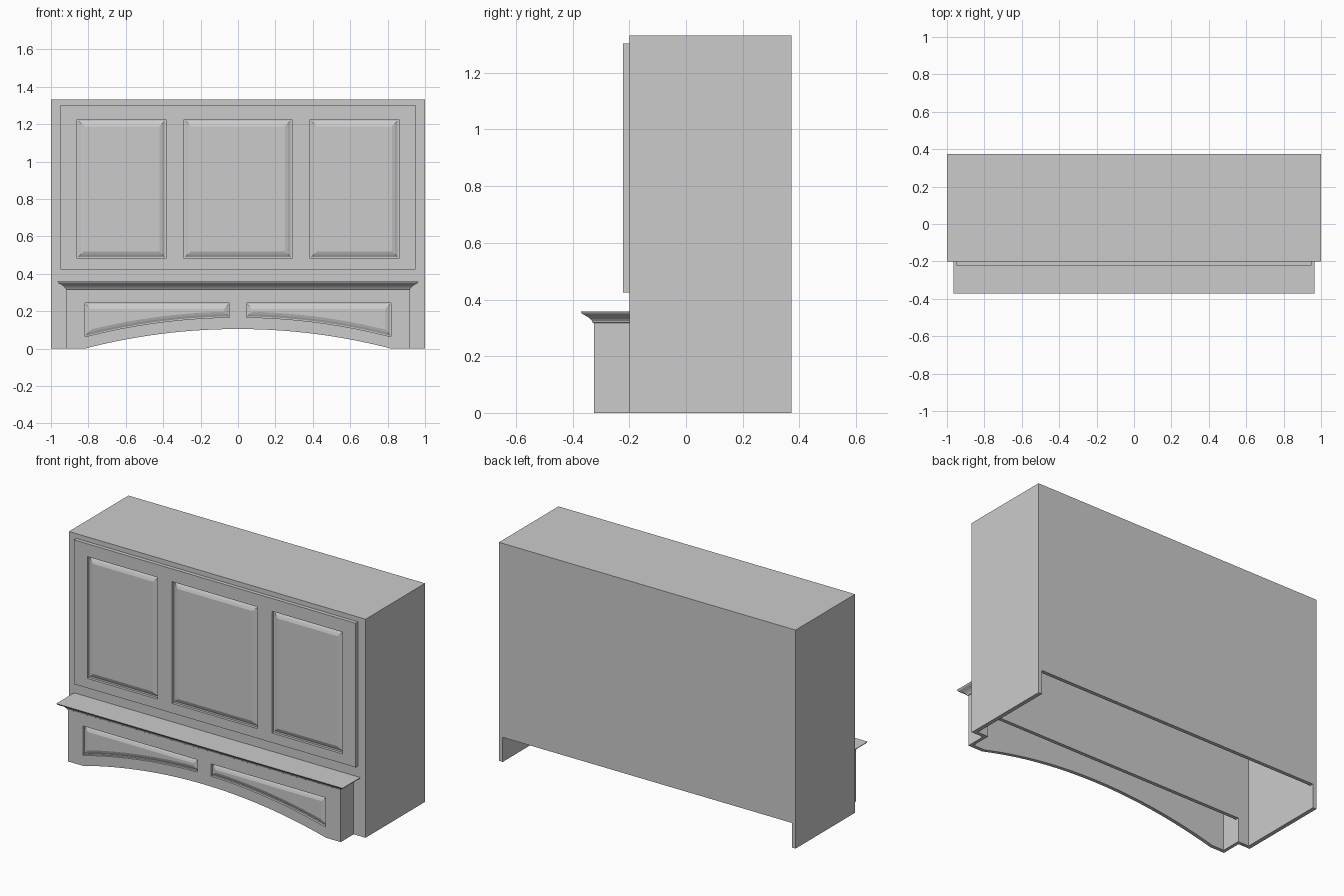
import bpy, bmesh, math
from mathutils import Vector

cube = bpy.data.objects.get("Cube")
if cube:
    bpy.data.objects.remove(cube, do_unlink=True)

grey = bpy.data.materials.new("plain_grey")
grey.use_nodes = True
COLOR = (0.6, 0.6, 0.6, 1)
grey.diffuse_color = COLOR
grey.node_tree.nodes["Principled BSDF"].inputs["Base Color"].default_value = COLOR


def finish(name, bm):
    bmesh.ops.recalc_face_normals(bm, faces=bm.faces[:])
    mesh = bpy.data.meshes.new(name)
    bm.to_mesh(mesh)
    bm.free()
    mesh.materials.append(grey)
    obj = bpy.data.objects.new(name, mesh)
    bpy.context.collection.objects.link(obj)
    return obj


def box(name, x0, x1, y0, y1, z0, z1):
    bm = bmesh.new()
    bmesh.ops.create_cube(bm, size=1)
    for v in bm.verts:
        v.co = ((x0 + x1) / 2 + v.co.x * (x1 - x0),
                (y0 + y1) / 2 + v.co.y * (y1 - y0),
                (z0 + z1) / 2 + v.co.z * (z1 - z0))
    return finish(name, bm)


def inset(loop, d):
    """Offset a counter-clockwise (x, z) outline inward by d with mitred corners."""
    out = []
    for i, p in enumerate(loop):
        p, a, b = Vector(p), Vector(loop[i - 1]), Vector(loop[(i + 1) % len(loop)])
        e1, e2 = (p - a).normalized(), (b - p).normalized()
        n1, n2 = Vector((-e1.y, e1.x)), Vector((-e2.y, e2.x))
        m = n1 + n2
        out.append(tuple(p + m * (2 * d / m.length_squared)))
    return out


def ring(bm, loop, y):
    return [bm.verts.new((x, y, z)) for x, z in loop]


def bridge(bm, a, b):
    n = len(a)
    for i in range(n):
        j = (i + 1) % n
        bm.faces.new((a[i], a[j], b[j], b[i]))


def panelled_plate(name, outline, openings, y_front, y_back, steps):
    """Plate with raised panels; steps are (inset, depth) rings of each panel."""
    bm = bmesh.new()
    outer = ring(bm, outline, y_front)
    holes = [ring(bm, o, y_front) for o in openings]
    edges = []
    for r in [outer] + holes:
        edges += [bm.edges.new((r[i - 1], r[i])) for i in range(len(r))]
    bmesh.ops.triangle_fill(bm, use_beauty=True, edges=edges, normal=(0, -1, 0))
    back = ring(bm, outline, y_back)
    bridge(bm, outer, back)
    bm.faces.new(back)
    for opening, last in zip(openings, holes):
        for d, depth in steps:
            nxt = ring(bm, inset(opening, d), y_front + depth)
            bridge(bm, last, nxt)
            last = nxt
        bm.faces.new(last)
    return finish(name, bm)


def rect(x0, x1, z0, z1):
    return [(x0, z0), (x1, z0), (x1, z1), (x0, z1)]


# Hollow cabinet body, open underneath, with cut-outs at the back and front
body = box("cabinet_body", -1, 1, -0.2, 0.373, 0, 1.332)
cutters = [
    box("inside_cutter", -0.975, 0.975, -0.178, 0.35, -0.5, 1.31),
    box("back_cutter", -0.975, 0.975, 0.3, 0.6, -0.5, 0.15),
    box("front_cutter", -0.9, 0.9, -0.5, 0.0, -0.5, 0.15),
]
for cutter in cutters:
    cutter.hide_render = True
    mod = body.modifiers.new(cutter.name, "BOOLEAN")
    mod.operation = "DIFFERENCE"
    mod.solver = "EXACT"
    mod.object = cutter
bpy.context.view_layer.objects.active = body
for mod in list(body.modifiers):
    bpy.ops.object.modifier_apply(modifier=mod.name)
for cutter in cutters:
    bpy.data.objects.remove(cutter, do_unlink=True)

# Upper face frame with three raised panels
panelled_plate("upper_panel_frame", rect(-0.95, 0.95, 0.424, 1.303),
               [rect(-0.86, -0.385, 0.483, 1.225),
                rect(-0.288, 0.288, 0.483, 1.225),
                rect(0.385, 0.86, 0.483, 1.225)],
               -0.223, -0.2,
               [(0, 0.016), (0.008, 0.016), (0.02, 0.009), (0.036, 0.003)])

# Arched apron front with two raised panels following the arch
HALF, RISE = 0.82, 0.105
RADIUS = (HALF ** 2 + RISE ** 2) / (2 * RISE)


def arch(x):
    return RISE - RADIUS + math.sqrt(RADIUS ** 2 - x * x)


N = 32
curve = [(x, arch(x)) for x in (-HALF + 2 * HALF * i / N for i in range(1, N))]
apron = ([(-0.92, 0), (-HALF, 0)] + curve
         + [(HALF, 0), (0.92, 0), (0.92, 0.33), (-0.92, 0.33)])
X0, X1, M = 0.045, 0.818, 16
xs = [X0 + (X1 - X0) * i / M for i in range(M + 1)]
right_half = [(x, arch(x) + 0.063) for x in xs] + [(X1, 0.243), (X0, 0.243)]
left_half = [(-x, z) for x, z in reversed(right_half)]
panelled_plate("arched_apron", apron, [left_half, right_half], -0.325, -0.303,
               [(0, 0.014), (0.005, 0.014), (0.016, 0.008), (0.03, 0.003)])

# Apron side returns
for side, s in (("left", 1), ("right", -1)):
    x0, x1 = sorted((0.9 * s, 0.92 * s))
    box(side + "_apron_return", x0, x1, -0.303, -0.2, 0, 0.33)

# Mantel moulding mitred around the front and both ends
profile = [(0, 0.316), (0.005, 0.319), (0.007, 0.325), (0.013, 0.332),
           (0.022, 0.339), (0.033, 0.345), (0.042, 0.350), (0.047, 0.358)]
bm = bmesh.new()
rings = []
for o, z in profile:
    x, y = 0.918 + o, -0.325 - o
    rings.append([bm.verts.new(p) for p in
                  ((-x, -0.2, z), (-x, y, z), (x, y, z), (x, -0.2, z))])
for a, b in zip(rings, rings[1:]):
    bridge(bm, a, b)
bm.faces.new(rings[0])
bm.faces.new(rings[-1])
finish("mantel_moulding", bm)
